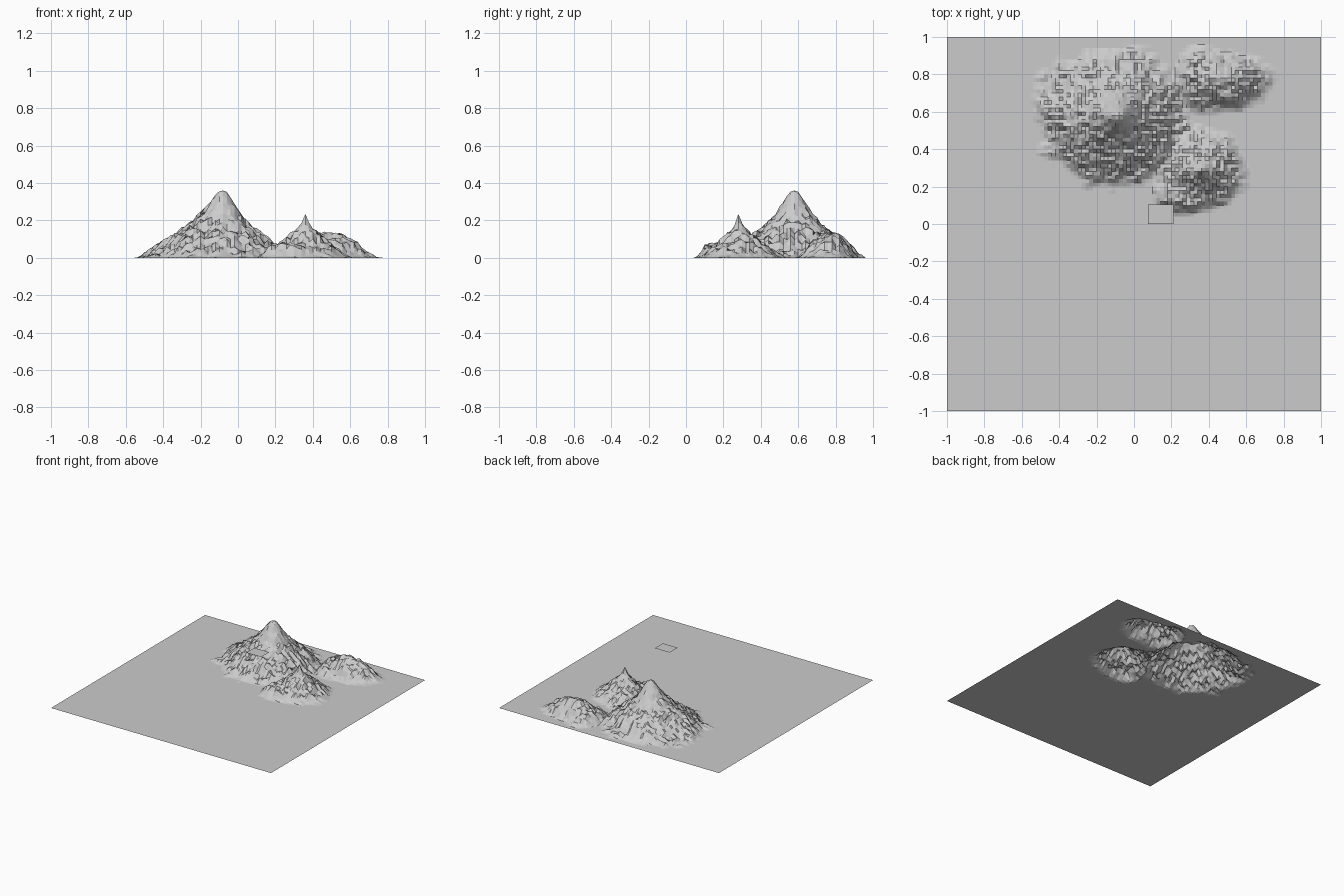
import bpy
import bmesh
import math
import random
from mathutils import Vector, noise

random.seed(4)

if "Cube" in bpy.data.objects:
    bpy.data.objects.remove(bpy.data.objects["Cube"], do_unlink=True)

# Plain grey rock
grey = bpy.data.materials.new("rock_grey")
grey.use_nodes = True
colour = (0.6, 0.6, 0.6, 1)
grey.diffuse_color = colour
grey.node_tree.nodes["Principled BSDF"].inputs["Base Color"].default_value = colour

# Slope profiles: (share of the radius, height)
MAIN = [(0, .36), (.07, .35), (.25, .25), (.45, .165), (.7, .10), (.88, .045), (1, .012), (1.08, 0)]
SPIKE = [(0, .235), (.1, .18), (.22, .145), (.45, .10), (.75, .05), (1, .01), (1.1, 0)]
LOW = [(0, .14), (.3, .12), (.6, .085), (.85, .04), (1, .01), (1.1, 0)]
KNOLL = [(0, .08), (.4, .07), (.7, .05), (1, .01), (1.1, 0)]

# Hills: centre x, y, radii west, east, south, north, profile
HILLS = [
    (-.08, .58, .42, .34, .36, .34, MAIN),
    (.36, .28, .23, .22, .19, .22, SPIKE),
    (.24, .15, .12, .16, .09, .12, KNOLL),
    (.46, .78, .22, .26, .16, .13, LOW),
    (.34, .79, .11, .16, .18, .15, KNOLL),
]


def slope(profile, t):
    """Height on a profile at a share of the radius."""
    for (t0, h0), (t1, h1) in zip(profile, profile[1:]):
        if t <= t1:
            return h0 + (h1 - h0) * (t - t0) / (t1 - t0)
    return 0


def hill_height(x, y, hill):
    cx, cy, west, east, south, north, profile = hill
    dx, dy = x - cx, y - cy
    t = math.hypot(dx / (east if dx > 0 else west), dy / (north if dy > 0 else south))
    # Wavy outline and gullies, fading out at the summit
    wave = noise.noise(Vector((x * 9, y * 9, cx)))
    gully = noise.noise(Vector((x * 24, y * 24, cy)))
    return slope(profile, t * (1 + min(t, 1) * (.1 * wave + .09 * gully))), t


def ground_height(x, y):
    height, t = max((hill_height(x, y, hill) for hill in HILLS), key=lambda pair: pair[0])
    if height > .012:
        # Craggy steps from point to point
        height += random.uniform(-1, 1) * min(.018, height * .35) * min(1, t * 3)
    return min(max(height, 0), .36)


def make_object(name, bm):
    mesh = bpy.data.meshes.new(name)
    bm.to_mesh(mesh)
    bm.free()
    mesh.materials.append(grey)
    obj = bpy.data.objects.new(name, mesh)
    bpy.context.collection.objects.link(obj)
    return obj


# Square ground with the three mountains raised from it
bm = bmesh.new()
bmesh.ops.create_grid(bm, x_segments=100, y_segments=100, size=1)
for vert in bm.verts:
    vert.co.z = ground_height(vert.co.x, vert.co.y)
make_object("mountain_ground", bm)

# Small flat sheet hovering level with the summit
bm = bmesh.new()
bmesh.ops.create_grid(bm, x_segments=1, y_segments=1, size=.5)
sheet = make_object("floating_sheet", bm)
sheet.scale = (.135, .105, 1)
sheet.location = (.143, .052, .36)
